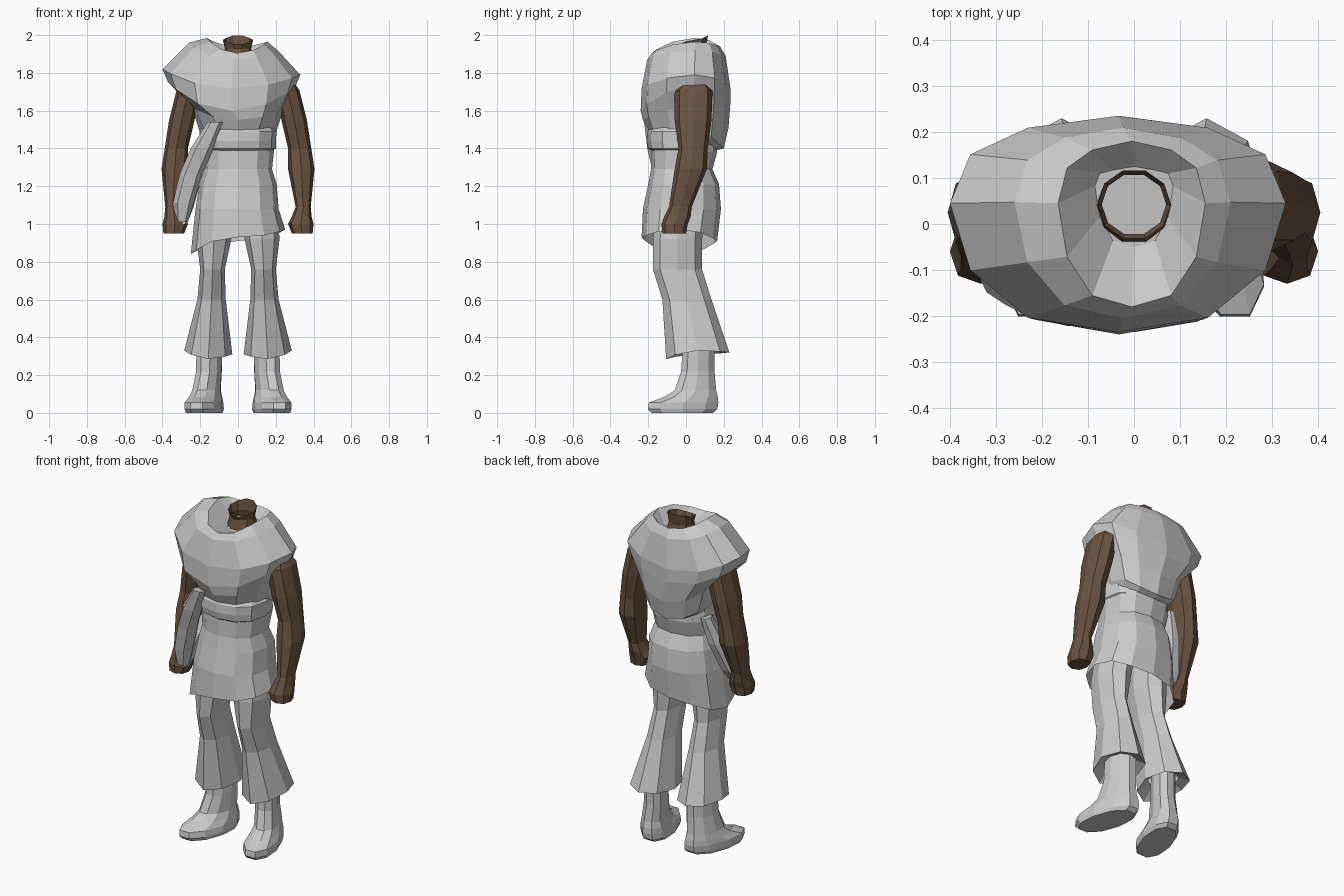
import bpy, bmesh, math

skin = bpy.data.materials.new("skin")
skin.diffuse_color = (0.14, 0.088, 0.053, 1)


def loft(name, rings, n=8, power=0.85, skew=0.0, side_y=0.0, caps=(True, True), mat=None, mirror=False):
    """Flat-faced tube through rings (x0, x1, y0, y1, z) or (x0, x1, y0, y1, z_front, z_right, z_back, z_left)."""
    bm = bmesh.new()
    loops = []
    for r in rings:
        x0, x1, y0, y1 = r[:4]
        zf, zr, zb, zl = r[4:] if len(r) == 8 else [r[4]] * 4
        loop = []
        for i in range(n):
            a = 2 * math.pi * i / n
            c, s = math.cos(a), math.sin(a)
            x = (x0 + x1) / 2 + (x1 - x0) / 2 * math.copysign(abs(c) ** power, c)
            y = (y0 + y1) / 2 + (y1 - y0) / 2 * math.copysign(abs(s) ** power, s)
            z = c * c * (zr if c > 0 else zl) + s * s * (zb if s > 0 else zf)
            loop.append(bm.verts.new((x + skew * y, y + side_y * c ** 4, z)))
        loops.append(loop)
    for a, b in zip(loops, loops[1:]):
        for i in range(n):
            j = (i + 1) % n
            bm.faces.new((a[i], a[j], b[j], b[i]))
    if caps[0]:
        bm.faces.new(loops[0][::-1])
    if caps[1]:
        bm.faces.new(loops[-1])
    bmesh.ops.recalc_face_normals(bm, faces=bm.faces)
    me = bpy.data.meshes.new(name)
    bm.to_mesh(me)
    bm.free()
    ob = bpy.data.objects.new(name, me)
    bpy.context.collection.objects.link(ob)
    if mat:
        me.materials.append(mat)
    if mirror:
        ob.modifiers.new("mirror", 'MIRROR')
    return ob


OPEN = (False, False)

# Draped shawl: collar, lopsided shoulders, then in to the chest
loft("shawl", [
    (-.085, .085, -.05, .125, 1.87, 1.89, 1.89, 1.89),
    (-.165, .155, -.18, .18, 1.905, 1.965, 1.94, 1.985),
    (-.26, .21, -.205, .21, 1.87, 1.92, 1.89, 1.96),
    (-.40, .33, -.235, .235, 1.72, 1.79, 1.72, 1.82),
    (-.37, .305, -.24, .235, 1.60, 1.73, 1.64, 1.75),
    (-.245, .245, -.228, .225, 1.55, 1.62, 1.51, 1.62),
    (-.20, .20, -.20, .20, 1.50, 1.48, 1.40, 1.48),
    (-.18, .18, -.18, .16, 1.47, 1.45, 1.39, 1.45),
], n=12, power=0.9, side_y=0.045, caps=(True, False))

# Tunic with slanted hem
loft("tunic", [
    (-.19, .19, -.19, .16, 1.50),
    (-.19, .19, -.185, .165, 1.38),
    (-.18, .18, -.185, .14, 1.29),
    (-.205, .205, -.20, .175, 1.21),
    (-.225, .215, -.228, .185, 1.08),
    (-.25, .25, -.235, .165, .93, .97, .91, .84),
], n=12, power=0.85, caps=OPEN)

# Sash around the waist
loft("waist_sash", [
    (-.19, .19, -.19, .15, 1.51),
    (-.205, .205, -.205, .16, 1.49),
    (-.20, .20, -.208, .16, 1.44),
    (-.20, .20, -.20, .16, 1.40),
    (-.185, .185, -.185, .155, 1.39),
], n=12, power=0.85, caps=OPEN)

# Loose cloth ends gathered towards one hand
loft("front_cloth", [
    (-.16, -.08, -.225, -.17, 1.54),
    (-.25, -.13, -.21, -.12, 1.40),
    (-.31, -.19, -.18, -.06, 1.26),
    (-.345, -.235, -.155, -.04, 1.11),
    (-.33, -.265, -.13, -.05, 1.01),
], n=6)
loft("rear_cloth", [
    (-.21, -.16, .03, .11, 1.41),
    (-.27, -.19, -.02, .09, 1.26),
    (-.32, -.235, -.09, .03, 1.09),
    (-.32, -.27, -.12, -.03, 1.00),
], n=6)

# Open neck
loft("neck", [
    (-.09, .09, -.05, .13, 1.85),
    (-.07, .07, -.025, .11, 1.93),
    (-.08, .08, -.035, .12, 1.95, 1.975, 2.0, 1.975),
], n=10, power=1, caps=OPEN, mat=skin)

# Arms with closed fists
loft("arm", [
    (.20, .28, .0, .10, 1.77),
    (.20, .325, -.06, .14, 1.71),
    (.23, .365, -.06, .135, 1.55),
    (.265, .388, -.04, .115, 1.40),
    (.265, .405, -.06, .11, 1.29),
    (.305, .385, -.09, .03, 1.09),
    (.285, .39, -.115, .025, 1.04),
    (.265, .40, -.13, .01, 1.00),
    (.285, .395, -.125, .00, .95),
], mat=skin, mirror=True)

# Flared trouser legs
loft("trouser_leg", [
    (.02, .21, -.16, .10, 1.06),
    (.035, .22, -.175, .085, .92),
    (.07, .20, -.175, .085, .76),
    (.065, .215, -.125, .135, .60),
    (.03, .285, -.105, .23, .285, .33, .32, .31),
    (.08, .23, -.03, .16, .35),
], power=1.0, mirror=True, caps=(True, False))

# Boots, toes turned outwards
loft("boot", [
    (.10, .235, -.02, .155, .37),
    (.10, .235, -.03, .155, .22),
    (.105, .25, -.065, .165, .12),
    (.095, .26, -.12, .175, .085),
    (.085, .27, -.205, .18, .055),
    (.08, .27, -.21, .175, .02),
    (.085, .265, -.19, .15, .0),
], n=10, power=0.92, skew=-0.22, mirror=True)
